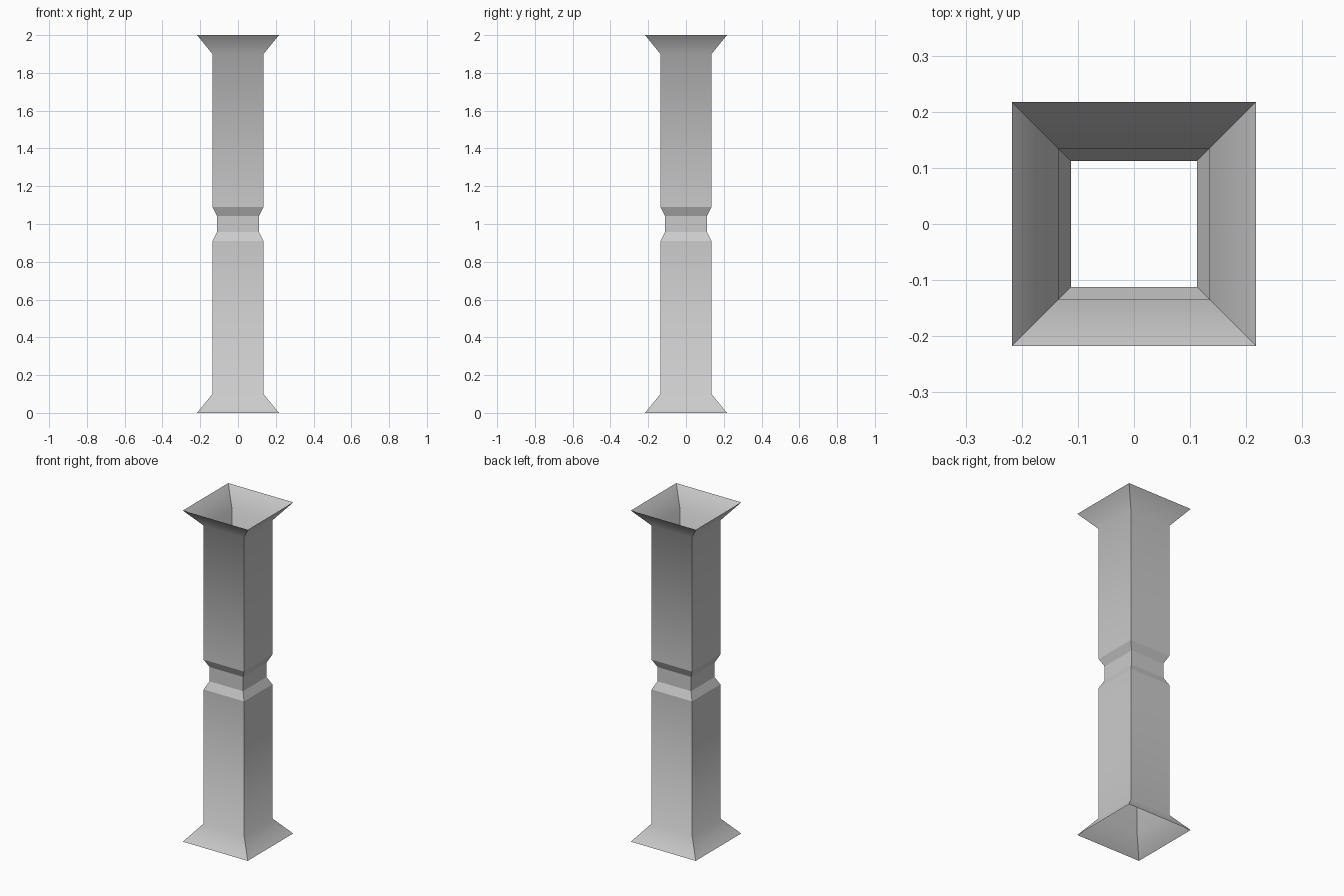
import bpy
import bmesh

if "Cube" in bpy.data.objects:
    bpy.data.objects.remove(bpy.data.objects["Cube"])

# Lower half profile: (half width, height); the upper half mirrors it about z = 1
lower = [(0.217, 0.0), (0.135, 0.1), (0.135, 0.91), (0.112, 0.957)]
profile = lower + [(w, 2.0 - z) for w, z in reversed(lower)]
soft_rings = {1, len(profile) - 2}  # flares blend smoothly into the shaft

bm = bmesh.new()

# Square rings stacked along the column
rings = [[bm.verts.new((sx * w, sy * w, z))
          for sx, sy in ((-1, -1), (1, -1), (1, 1), (-1, 1))]
         for w, z in profile]

# Walls of the open-ended hollow shaft
for a, b in zip(rings, rings[1:]):
    for i in range(4):
        j = (i + 1) % 4
        bm.faces.new((a[i], a[j], b[j], b[i])).smooth = True

# Crisp corners and neck creases
soft_verts = [set(rings[k]) for k in soft_rings]
for e in bm.edges:
    e.smooth = any(set(e.verts) <= s for s in soft_verts)

mesh = bpy.data.meshes.new("square_column")
bm.to_mesh(mesh)
bm.free()
column = bpy.data.objects.new("square_column", mesh)
bpy.context.collection.objects.link(column)
